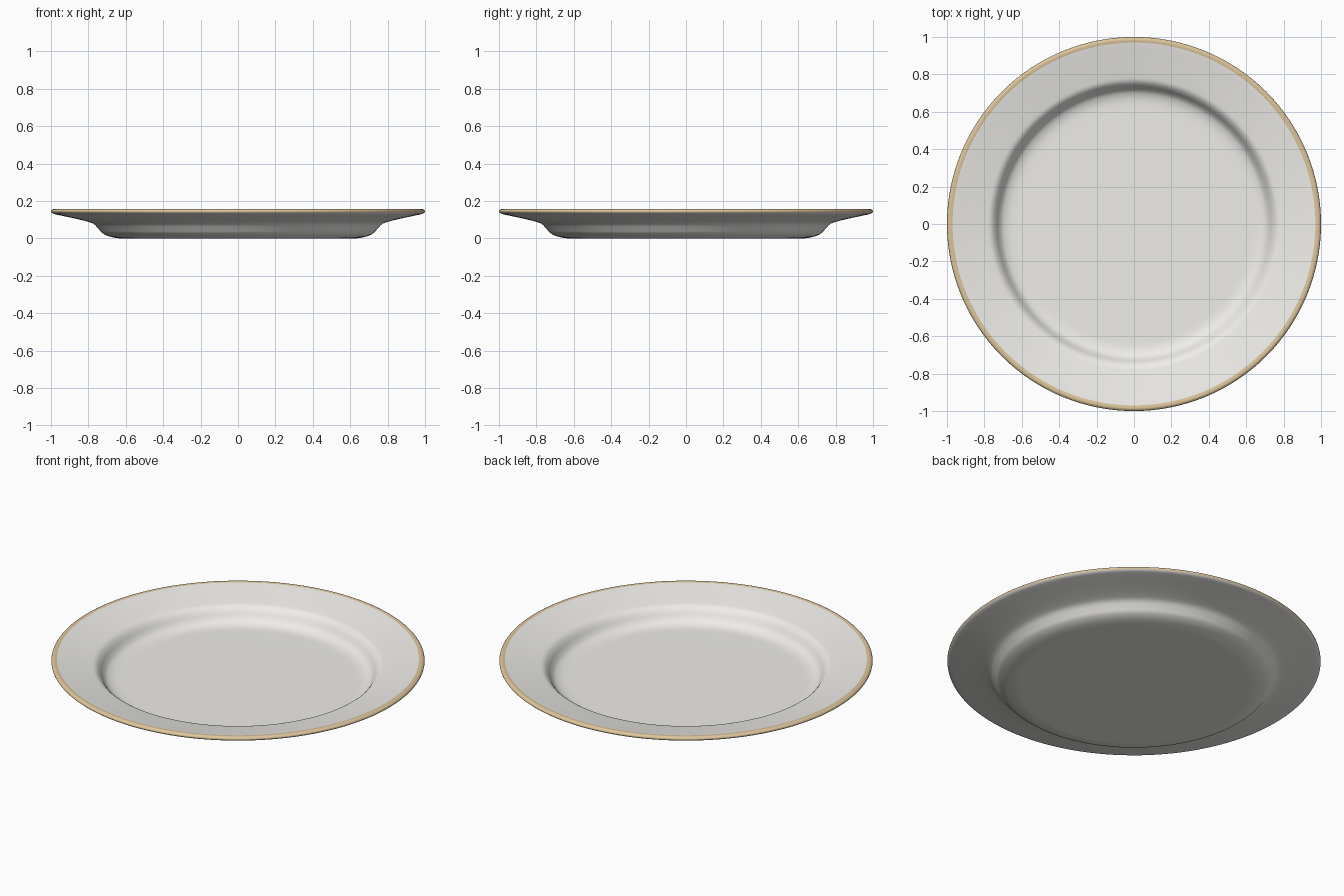
import bpy, bmesh, math
from mathutils import Vector

if "Cube" in bpy.data.objects:
    bpy.data.objects.remove(bpy.data.objects["Cube"])

SEGMENTS = 128

def material(name, color):
    m = bpy.data.materials.new(name)
    m.diffuse_color = (*color, 1)
    m.use_nodes = True
    m.node_tree.nodes["Principled BSDF"].inputs["Base Color"].default_value = m.diffuse_color
    return m

def smooth_profile(pts, steps=4):
    # Catmull-Rom curve through (radius, height) points
    p = [Vector(q) for q in pts]
    p = [p[0]] + p + [p[-1]]
    out = []
    for a, b, c, d in zip(p, p[1:], p[2:], p[3:]):
        for i in range(steps):
            t = i / steps
            out.append(0.5 * (2*b + (c - a)*t + (2*a - 5*b + 4*c - d)*t*t
                              + (3*b - a - 3*c + d)*t**3))
    return out + [p[-1]]

# Underside, then rounded lip, then upper side of the dish
profile = smooth_profile([
    (0.60, 0.0), (0.64, 0.001), (0.69, 0.011), (0.725, 0.028), (0.745, 0.05),
    (0.77, 0.076), (0.805, 0.090), (0.88, 0.108), (0.96, 0.125), (0.99, 0.133),
    (1.0, 0.144), (0.991, 0.155), (0.97, 0.155), (0.88, 0.138), (0.80, 0.123),
    (0.765, 0.114), (0.742, 0.094), (0.722, 0.064), (0.70, 0.044),
    (0.66, 0.032), (0.60, 0.03)])

# Lathe the profile round the z axis
bm = bmesh.new()
rings = []
for r, z in profile:
    rings.append([bm.verts.new((r * math.cos(a), r * math.sin(a), z))
                  for a in (2 * math.pi * i / SEGMENTS for i in range(SEGMENTS))])
for k, (lo, hi) in enumerate(zip(rings, rings[1:])):
    mid = (profile[k] + profile[k + 1]) / 2
    gilded = mid.x > 0.97 and mid.y > 0.138
    for i in range(SEGMENTS):
        j = (i + 1) % SEGMENTS
        f = bm.faces.new((lo[i], lo[j], hi[j], hi[i]))
        f.material_index = 1 if gilded else 0

# Flat base and flat eating surface
bm.faces.new(rings[0][::-1])
bm.faces.new(rings[-1])
bmesh.ops.recalc_face_normals(bm, faces=bm.faces)

mesh = bpy.data.meshes.new("dinner_plate")
bm.to_mesh(mesh)
bm.free()
mesh.materials.append(material("glaze", (0.86, 0.85, 0.82)))
mesh.materials.append(material("gilt_edge", (0.72, 0.56, 0.33)))
plate = bpy.data.objects.new("dinner_plate", mesh)
bpy.context.collection.objects.link(plate)
bpy.context.view_layer.objects.active = plate
plate.select_set(True)
bpy.ops.object.shade_smooth_by_angle(angle=math.radians(40))
